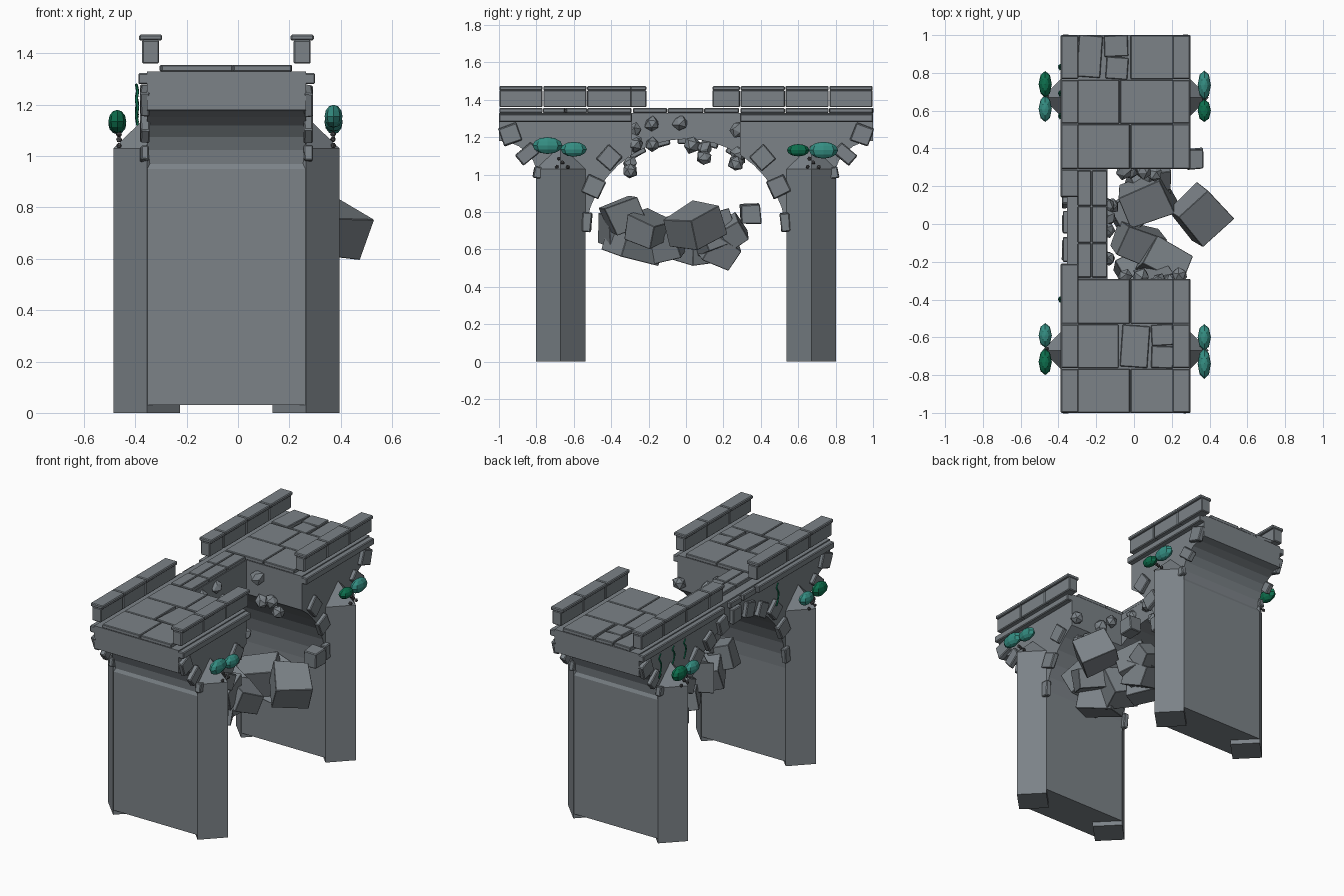
import bpy, bmesh, math, random
from mathutils import Matrix, Vector, Euler

if "Cube" in bpy.data.objects:
    bpy.data.objects.remove(bpy.data.objects["Cube"])

random.seed(4)

def material(name, rgb):
    m = bpy.data.materials.new(name)
    m.diffuse_color = (*rgb, 1)
    m.use_nodes = True
    m.node_tree.nodes["Principled BSDF"].inputs["Base Color"].default_value = m.diffuse_color
    return m

STONE = material("grey stone", (0.20, 0.225, 0.245))
TEAL = material("teal leaf", (0.035, 0.27, 0.225))
GREEN = material("green leaf", (0.004, 0.16, 0.075))
DARK = material("dark pebble", (0.075, 0.075, 0.08))

XL, XR, XCUT = -0.355, 0.265, -0.14      # wall faces and edge of the surviving strip
YCUT = 0.29                              # where the deck has collapsed
ARCH_Z, ARCH_R = 0.65, 0.54

def finish(bm, name, mat):
    bmesh.ops.recalc_face_normals(bm, faces=bm.faces)
    me = bpy.data.meshes.new(name)
    bm.to_mesh(me)
    bm.free()
    me.materials.append(mat)
    ob = bpy.data.objects.new(name, me)
    bpy.context.collection.objects.link(ob)
    return ob

def block(name, center, size, rot=(0, 0, 0), bevel=0.005, mat=STONE, jitter=0):
    bm = bmesh.new()
    bmesh.ops.create_cube(bm, size=1)
    for v in bm.verts:
        v.co = Vector(a * b for a, b in zip(v.co, size))
        if jitter:
            v.co += Vector(random.uniform(-jitter, jitter) for _ in range(3))
    if bevel:
        bmesh.ops.bevel(bm, geom=bm.edges[:], offset=bevel, segments=1, affect='EDGES')
    bm.transform(Matrix.Translation(center) @ Euler(rot).to_matrix().to_4x4())
    return finish(bm, name, mat)

def span(name, x, y, z, **kw):
    """Box given by its ranges on each axis."""
    return block(name, [(a + b) / 2 for a, b in (x, y, z)], [b - a for a, b in (x, y, z)], **kw)

def extrude_x(name, profile, x0, x1):
    bm = bmesh.new()
    f = bm.faces.new([bm.verts.new((x0, y, z)) for y, z in profile])
    r = bmesh.ops.extrude_face_region(bm, geom=[f])
    bmesh.ops.translate(bm, vec=(x1 - x0, 0, 0),
                        verts=[v for v in r['geom'] if isinstance(v, bmesh.types.BMVert)])
    return finish(bm, name, STONE)

def arc(cy, cz, r, a0, a1, n):
    return [(cy + r * math.cos(math.radians(a0 + (a1 - a0) * i / n)),
             cz + r * math.sin(math.radians(a0 + (a1 - a0) * i / n))) for i in range(n + 1)]

def stone(name, co, r, mat=STONE):
    bm = bmesh.new()
    bmesh.ops.create_icosphere(bm, subdivisions=1, radius=r)
    for v in bm.verts:
        v.co *= random.uniform(0.85, 1.12)
    bm.transform(Matrix.Translation(co) @ Euler([random.uniform(0, 3) for _ in range(3)]).to_matrix().to_4x4())
    return finish(bm, name, mat)

def leaf(co, half, mat):
    bm = bmesh.new()
    bmesh.ops.create_uvsphere(bm, u_segments=8, v_segments=6, radius=1)
    bm.transform(Matrix.Translation(co) @ Matrix.Diagonal((*half, 1)))
    return finish(bm, "leaf_clump", mat)

# Pier walls with a quarter arch outside and the broken main arch inside
cut_angle = 180 - math.degrees(math.acos(YCUT / ARCH_R))
half = ([(-1, 1.33)] + arc(-1, 0.97, 0.21, 90, 0, 6) + [(-0.80, 0.95), (-0.80, 0.03), (-0.54, 0.03)]
        + arc(0, ARCH_Z, ARCH_R, 180, cut_angle, 6) + [(-YCUT, 1.33)])
for s in (1, -1):
    extrude_x("pier_wall", [(s * y, z) for y, z in half], XL, XR)

# Surviving narrow strip of the arch
strip = arc(0, ARCH_Z, ARCH_R, cut_angle, 180 - cut_angle, 8) + [(YCUT, 1.33), (-YCUT, 1.33)]
extrude_x("arch_strip", strip, XL, XCUT)

# Diamond cutwaters with pyramid caps
for s in (1, -1):
    for x in (XL, XR):
        bm = bmesh.new()
        base = [(0.13, 0), (0, 0.132), (-0.13, 0), (0, -0.132)]
        lo, hi = [[bm.verts.new((x + a, s * 0.67 + b, z)) for a, b in base] for z in (0, 1.03)]
        top = bm.verts.new((x, s * 0.67, 1.155))
        bm.faces.new(lo)
        for i in range(4):
            j = (i + 1) % 4
            bm.faces.new((lo[i], lo[j], hi[j], hi[i]))
            bm.faces.new((hi[i], hi[j], top))
        finish(bm, "cutwater", STONE)

# Arch ring stones on both faces
def voussoir(x, y, z, ang, size):
    block("arch_ring_stone", (x, y, z), (0.034, *size), (math.radians(ang), 0, 0), jitter=0.003)

for s in (1, -1):
    for x in (XL - 0.008, XR + 0.008):
        for y, z, a, size in ((0.94, 1.215, -20, (0.10, 0.10)), (0.85, 1.11, -40, (0.11, 0.07)),
                              (0.79, 1.01, -78, (0.06, 0.05)), (0.53, 0.745, 5, (0.05, 0.10)),
                              (0.495, 0.935, 25, (0.10, 0.10)), (0.41, 1.09, 42, (0.10, 0.10))):
            voussoir(x, s * y, z, s * a, size)
for a in (119, 104, 90, 76, 61):
    t = math.radians(a)
    voussoir(XL - 0.008, 0.565 * math.cos(t), ARCH_Z + 0.565 * math.sin(t), a - 90, (0.09, 0.10))

# Cornice and parapets, left side longer than the right
JOINTS = [1, 0.765, 0.53, 0.29]
for side, x in ((-1, -0.34), (1, 0.25)):
    for s in (1, -1):
        end = [] if side > 0 else [0.14 if s > 0 else 0.21]
        js = JOINTS[:-1] + end if (side < 0 and s < 0) else JOINTS + end
        for a, b in zip(js, js[1:]):
            y = sorted((s * (a - 0.002), s * (b + 0.002)))
            span("parapet_block", (x - 0.033, x + 0.033), y, (1.36, 1.452))
            span("parapet_cap", (x - 0.045, x + 0.045), y, (1.45, 1.473))
        y = sorted((s * 1.0, s * js[-1]))
        span("cornice", (XL - 0.033, XL + 0.02) if side < 0 else (XR - 0.02, XR + 0.035), y, (1.28, 1.323))
for y in ((-0.20, -0.07), (-0.05, 0.07)):
    span("cornice_fragment", (XL - 0.022, XL + 0.02), y, (1.28, 1.32))

# Paving slabs, some broken
def slab(x0, x1, y0, y1, turn=0):
    g = 0.004
    block("paving_slab", ((x0 + x1) / 2, (y0 + y1) / 2, 1.342), (x1 - x0 - g, y1 - y0 - g, 0.026),
          (0, 0, math.radians(turn)), bevel=0.004)

for s in (1, -1):
    for a, b in zip(JOINTS[1:], JOINTS):
        broken = (s > 0 and b == 1) or (s < 0 and b == 0.765)
        y0, y1 = sorted((s * a, s * b))
        split = -0.075 if s > 0 else -0.02
        if not broken:
            slab(-0.30, -0.075 if a == 0.53 else -0.02, y0, y1)
            slab(-0.075 if a == 0.53 else -0.02, 0.21, y0, y1)
        elif s > 0:
            slab(-0.30, -0.17, y0 + 0.01, y1, -4)
            slab(-0.16, -0.03, y0 + 0.12, y1, 2)
            slab(-0.15, -0.03, y0, y0 + 0.12, -4)
            slab(-0.02, 0.21, y0, y1)
        else:
            slab(-0.30, -0.08, y0, y1)
            slab(-0.07, 0.08, y0 + 0.005, y1 - 0.005, -4)
            slab(0.09, 0.21, y0 + 0.12, y1, 3)
            slab(0.09, 0.21, y0, y0 + 0.12, -2)
for y0, y1 in ((-0.285, -0.10), (-0.10, 0.095), (0.095, 0.285)):
    slab(-0.30, -0.225, y0, y1)
    slab(-0.225, XCUT, y0, y1)

# Fallen blocks hanging under the breach
for co, size, rot in (
        ((0.35, 0.05, 0.725), (0.22, 0.23, 0.17), (0.45, 0.1, 0.75)),
        ((0.06, 0.13, 0.69), (0.24, 0.19, 0.18), (0.3, -0.2, 0.4)),
        ((0.02, -0.10, 0.66), (0.21, 0.17, 0.19), (0.2, 0.3, -0.3)),
        ((0.16, -0.20, 0.71), (0.22, 0.16, 0.13), (-0.4, 0.2, -0.5)),
        ((0.12, -0.34, 0.785), (0.18, 0.18, 0.15), (0.4, 0.1, 0.2)),
        ((0.04, -0.28, 0.63), (0.20, 0.24, 0.15), (-0.25, 0.2, 0.5)),
        ((0.08, 0.18, 0.60), (0.19, 0.16, 0.14), (-0.5, 0.3, 0.2)),
        ((-0.02, 0.06, 0.60), (0.18, 0.17, 0.13), (0.1, 0.1, 0.6)),
        ((0.12, 0.25, 0.69), (0.13, 0.12, 0.12), (0.6, 0.3, 0.1)),
        ((0.0, -0.38, 0.70), (0.16, 0.12, 0.16), (0.1, 0.2, 0.4))):
    block("fallen_block", co, size, rot, bevel=0.003, jitter=0.012)
block("fallen_block_small", (0.32, 0.345, 0.79), (0.09, 0.105, 0.105), (0.05, 0.03, 0.04), jitter=0.004)

# Rough stones along the broken edges
for co in ((XCUT, -0.18, 1.27), (XCUT, -0.03, 1.275), (XCUT, -0.18, 1.16), (XCUT, 0.03, 1.16), (XCUT, 0.10, 1.14),
           (-0.05, -0.28, 1.24), (0.04, -0.28, 1.17), (0.13, -0.30, 1.06), (0.20, -0.30, 1.02), (0.24, -0.27, 1.16),
           (-0.05, 0.28, 1.24), (-0.02, 0.28, 1.09), (0.05, 0.28, 1.11), (0.11, 0.27, 1.06), (-0.12, 0.10, 1.09)):
    stone("rubble_stone", co, random.uniform(0.04, 0.05))

# Leaf clumps and pebbles on the cutwater caps
for x, y, z, l, h, mat in ((0.372, -0.74, 1.155, 0.08, 0.045, TEAL), (0.372, -0.60, 1.135, 0.07, 0.04, TEAL),
                           (0.372, 0.60, 1.13, 0.06, 0.033, GREEN), (0.372, 0.735, 1.13, 0.078, 0.045, TEAL),
                           (-0.47, 0.74, 1.135, 0.07, 0.045, GREEN), (-0.47, 0.61, 1.125, 0.07, 0.04, TEAL),
                           (-0.47, -0.59, 1.125, 0.065, 0.04, TEAL), (-0.47, -0.73, 1.135, 0.07, 0.045, GREEN)):
    leaf((x, y, z), (0.035, l, h), mat)
for x in (-0.463, 0.37):
    for s in (1, -1):
        for dy, z in ((-0.02, 1.04), (0.01, 1.065), (0.04, 1.04), (-0.01, 1.085)):
            stone("pebble", (x, s * 0.67 + dy, z), 0.012, DARK)

# Hanging vines on the left face
for y, length in ((0.83, 0.16), (0.69, 0.12), (0.57, 0.13), (-0.40, 0.15)):
    cu = bpy.data.curves.new("vine", 'CURVE')
    cu.dimensions = '3D'
    cu.bevel_depth, cu.bevel_resolution = 0.006, 0
    sp = cu.splines.new('POLY')
    sp.points.add(5)
    for i, p in enumerate(sp.points):
        p.co = (-0.396 + 0.005 * (i % 2), y + 0.012 * math.sin(i * 1.7), 1.28 - length * i / 5, 1)
    cu.materials.append(GREEN)
    bpy.context.collection.objects.link(bpy.data.objects.new("vine", cu))
